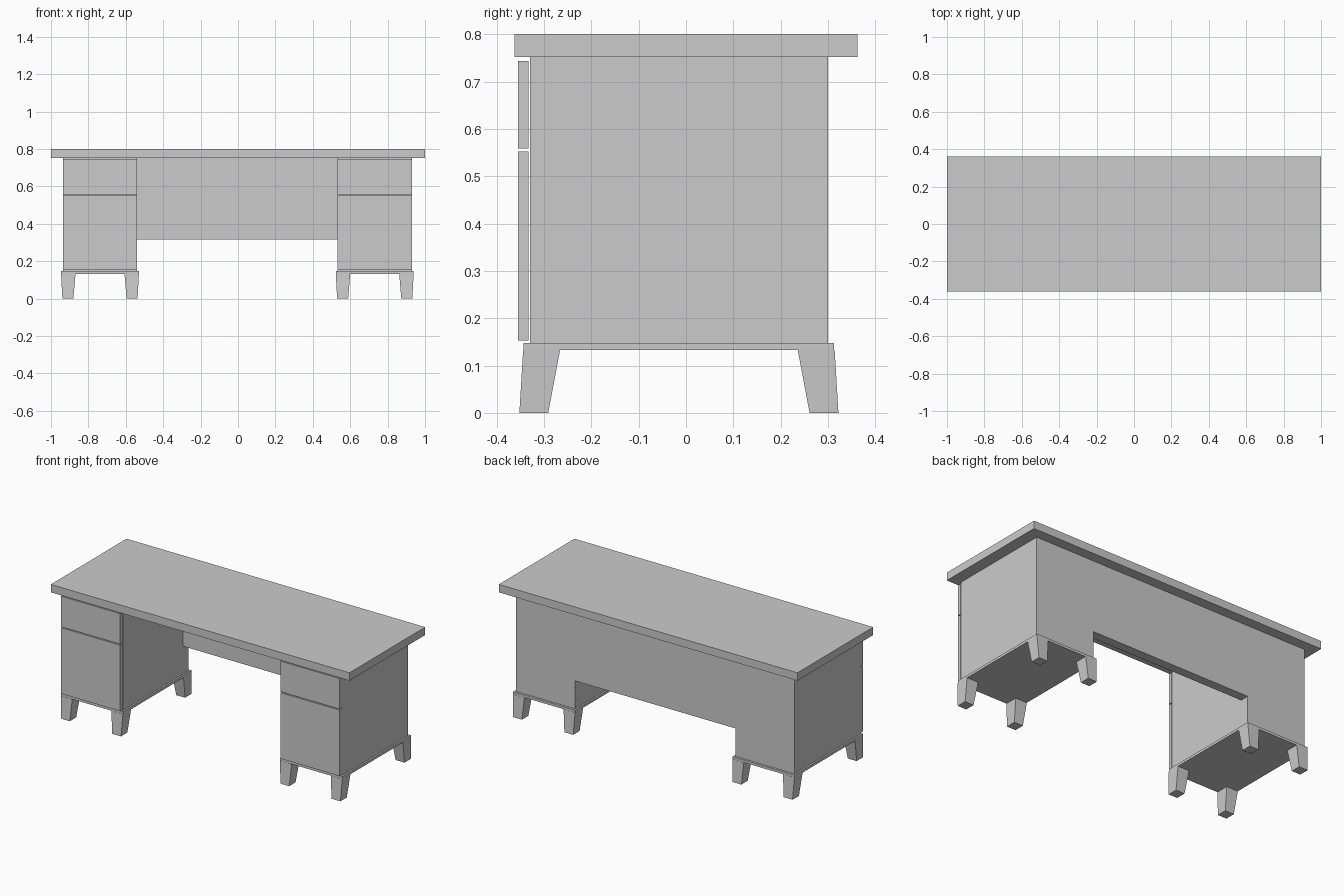
import bpy, bmesh

if "Cube" in bpy.data.objects:
    bpy.data.objects.remove(bpy.data.objects["Cube"])


def make_frustum(name, z0, bottom, z1, top):
    """Four-sided solid between two rectangles given as (x0, x1, y0, y1)."""
    bm = bmesh.new()
    rings = []
    for z, (x0, x1, y0, y1) in ((z0, bottom), (z1, top)):
        x0, x1 = sorted((x0, x1))
        y0, y1 = sorted((y0, y1))
        rings.append([bm.verts.new((x, y, z))
                      for x, y in ((x0, y0), (x1, y0), (x1, y1), (x0, y1))])
    low, high = rings
    bm.faces.new(low[::-1])
    bm.faces.new(high)
    for i in range(4):
        j = (i + 1) % 4
        bm.faces.new((low[i], low[j], high[j], high[i]))
    mesh = bpy.data.meshes.new(name)
    bm.to_mesh(mesh)
    bm.free()
    obj = bpy.data.objects.new(name, mesh)
    bpy.context.collection.objects.link(obj)
    return obj


def make_box(name, x0, x1, y0, y1, z0, z1):
    rect = (x0, x1, y0, y1)
    return make_frustum(name, z0, rect, z1, rect)


# Desk top and modesty panel, flush with the back of the pedestals
make_box("desk_top", -1, 1, -0.362, 0.362, 0.752, 0.80)
make_box("modesty_panel", -0.54, 0.533, 0.245, 0.30, 0.317, 0.752)

# Two drawer pedestals
CY = -0.015
for side, cx in (("left", -0.738), ("right", 0.731)):
    x0, x1 = cx - 0.198, cx + 0.198
    make_box(side + "_pedestal", x0, x1, -0.33, 0.30, 0.148, 0.752)

    # Drawer fronts
    for level, z0, z1 in (("lower", 0.153, 0.552), ("upper", 0.558, 0.743)):
        make_box(f"{side}_{level}_drawer", x0, x1, -0.355, -0.333, z0, z1)

    # Base plate and four tapered, outward-splayed legs
    make_box(side + "_base_plate", cx - 0.208, cx + 0.208,
             CY - 0.328, CY + 0.328, 0.133, 0.148)
    for xname, sx in (("left", -1), ("right", 1)):
        for yname, sy in (("front", -1), ("back", 1)):
            make_frustum(f"{side}_pedestal_{yname}_{xname}_leg",
                         0.0, (cx + sx * 0.142, cx + sx * 0.201,
                               CY + sy * 0.276, CY + sy * 0.337),
                         0.133, (cx + sx * 0.131, cx + sx * 0.208,
                                 CY + sy * 0.251, CY + sy * 0.329))
